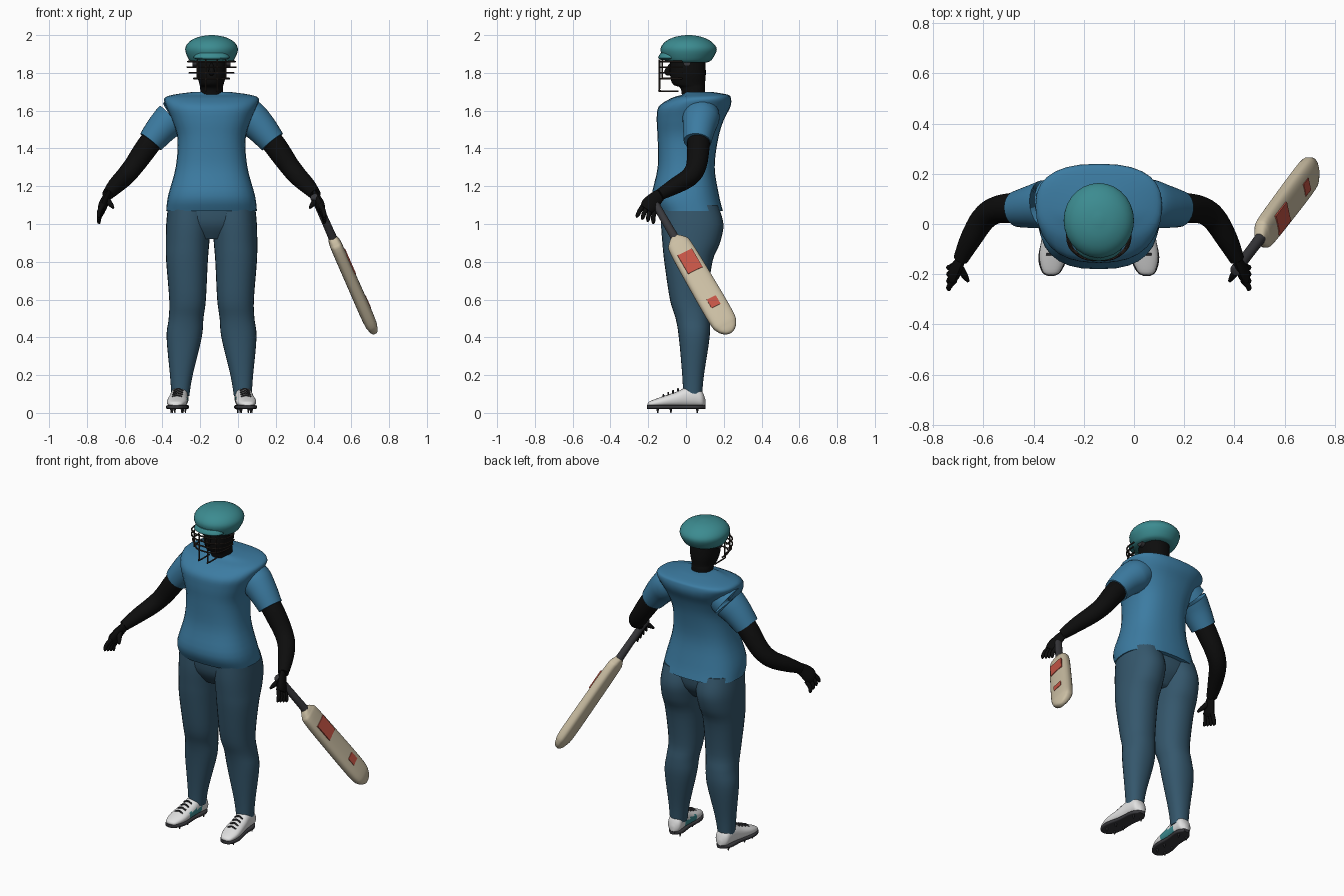
import bpy, bmesh, math
from mathutils import Vector as V

if "Cube" in bpy.data.objects:
    bpy.data.objects.remove(bpy.data.objects["Cube"])

MID = -0.14  # x of the body's centre plane


def material(name, r, g, b):
    m = bpy.data.materials.new(name)
    m.diffuse_color = (r, g, b, 1)
    m.use_nodes = True
    node = next(n for n in m.node_tree.nodes if n.type == 'BSDF_PRINCIPLED')
    node.inputs["Base Color"].default_value = (r, g, b, 1)
    node.inputs["Roughness"].default_value = 0.7
    return m


SHIRT = material("shirt blue", 0.045, 0.2, 0.36)
PANTS = material("trouser blue", 0.035, 0.095, 0.15)
TEAL = material("helmet teal", 0.045, 0.26, 0.28)
SKIN = material("black skin", 0.004, 0.004, 0.004)
WOOD = material("pale wood", 0.6, 0.52, 0.37)
RED = material("sticker red", 0.55, 0.09, 0.06)
GREY = material("dark grey", 0.04, 0.04, 0.045)
WHITE = material("shoe white", 0.75, 0.75, 0.75)
METAL = material("dark metal", 0.03, 0.022, 0.018)


def spline(rows, n=4):
    """Smooth in-between rows through the given ones."""
    out = []
    for i in range(len(rows) - 1):
        p, q = rows[i], rows[i + 1]
        o = rows[max(i - 1, 0)]
        r = rows[min(i + 2, len(rows) - 1)]
        for k in range(n):
            t = k / n
            out.append([b + t * (c - a) / 2 + t * t * (a - 2.5 * b + 2 * c - d / 2)
                        + t ** 3 * (1.5 * (b - c) + (d - a) / 2)
                        for a, b, c, d in zip(o, p, q, r)])
    return out + [list(rows[-1])]


def loft(name, rings, mats, power=2.0, sides=28):
    """Skin a list of (centre, half axis a, half axis b) rounded sections."""
    bm = bmesh.new()
    loops = []
    for c, a, b in rings:
        loop = []
        for i in range(sides):
            t = 2 * math.pi * i / sides
            ca, sa = math.cos(t), math.sin(t)
            x = math.copysign(abs(ca) ** (2 / power), ca)
            y = math.copysign(abs(sa) ** (2 / power), sa)
            loop.append(bm.verts.new(c + a * x + b * y))
        loops.append(loop)
    for p, q in zip(loops, loops[1:]):
        for i in range(sides):
            j = (i + 1) % sides
            bm.faces.new((p[i], p[j], q[j], q[i]))
    bm.faces.new(loops[0])
    bm.faces.new(loops[-1])
    bmesh.ops.recalc_face_normals(bm, faces=bm.faces[:])
    me = bpy.data.meshes.new(name)
    bm.to_mesh(me)
    bm.free()
    for m in mats if isinstance(mats, list) else [mats]:
        me.materials.append(m)
    for f in me.polygons:
        f.use_smooth = True
    me.set_sharp_from_angle(angle=math.radians(50))
    ob = bpy.data.objects.new(name, me)
    bpy.context.collection.objects.link(ob)
    return ob


def upright(name, rows, mat, power=2.0):
    """Rows: z, centre x, half width, front y, back y."""
    rings = [(V((x, (f + b) / 2, z)), V((h, 0, 0)), V((0, (b - f) / 2, 0)))
             for z, x, h, f, b in spline(rows)]
    return loft(name, rings, mat, power)


def tube(name, rows, mat, flat=1.0, sides=12, n=4):
    """Rows: x, y, z, radius."""
    rows = spline(rows, n)
    pts = [V(r[:3]) for r in rows]
    rings = []
    for i, r in enumerate(rows):
        t = (pts[min(i + 1, len(pts) - 1)] - pts[max(i - 1, 0)]).normalized()
        ref = V((1, 0, 0)) if abs(t.x) < 0.8 else V((0, 0, 1))
        a = t.cross(ref).normalized()
        rings.append((pts[i], a * r[3], t.cross(a) * r[3] * flat))
    return loft(name, rings, mat, 2.0, sides)


def centred(rows):
    return [(z, MID, h, f, b) for z, h, f, b in rows]


# Shirt body and hips
upright("shirt", centred([
    (1.07, .24, -.15, .195), (1.15, .23, -.18, .175), (1.3, .19, -.15, .152),
    (1.45, .18, -.15, .17), (1.55, .21, -.155, .2), (1.62, .24, -.145, .235),
    (1.665, .25, -.08, .238), (1.685, .2, -.02, .22), (1.7, .09, 0, .13)]), SHIRT, 2.5)
upright("hips", centred([
    (1.1, .23, -.13, .17), (1, .215, -.12, .16), (.92, .1, -.07, .1)]), PANTS, 2.3)

# Head and neck
upright("head", centred([
    (1.66, .06, -.02, .1), (1.72, .06, -.03, .1), (1.74, .064, -.07, .1),
    (1.8, .078, -.085, .105), (1.9, .08, -.08, .1)]), SKIN, 2.2)
tube("nose", [(MID, -.075, 1.85, .008), (MID, -.1, 1.805, .016), (MID, -.08, 1.795, .008)], SKIN)

# Helmet shell, peak and face guard
upright("helmet_shell", centred([
    (1.855, .1, -.09, .11), (1.87, .12, -.115, .137), (1.925, .14, -.135, .163),
    (1.965, .118, -.11, .135), (1.99, .07, -.06, .085), (2, .012, 0, .03)]), TEAL)
upright("helmet_peak", centred([
    (1.868, .06, -.13, -.03), (1.88, .095, -.147, -.02), (1.905, .08, -.135, -.02)]), TEAL)
for i, (z, h) in enumerate([(1.86, .125), (1.83, .128), (1.8, .118), (1.77, .095)]):
    tube(f"guard_bar_{i}", [(MID + s * h * w, y, z, .0045) for s, w, y in
         [(-1, 1, -.02), (-1, .92, -.09), (-1, .5, -.135), (0, 0, -.142),
          (1, .5, -.135), (1, .92, -.09), (1, 1, -.02)]], METAL, sides=6)
for s in (-1, 1):
    tube("guard_post", [(MID + s * .03, y, z, .0045) for y, z in
         [(-.14, 1.87), (-.14, 1.72), (-.138, 1.704), (-.04, 1.702)]], METAL, sides=6)
    tube("guard_side_post", [(MID + s * .075, -.125, z, .0045)
         for z in (1.87, 1.77)], METAL, sides=6)

for s, side in ((1, "left"), (-1, "right")):
    def at(rows):
        return [(MID + s * r[0], *r[1:]) for r in rows]

    def part(text):
        return f"{side}_{text}"

    # Ear pad
    tube(part("ear_pad"), at([(.075, .005, 1.855, .02), (.1, .005, 1.855, .02)]), GREY)

    # Sleeve and arm
    tube(part("sleeve"), at([(.14, .085, 1.6, .085), (.2, .08, 1.565, .098),
                             (.26, .07, 1.51, .087), (.322, .06, 1.435, .073)]), SHIRT, .97, 24)
    tube(part("arm"), at([(.27, .07, 1.5, .058), (.34, .065, 1.41, .06), (.41, .055, 1.31, .054),
                          (.46, .02, 1.25, .05), (.51, -.06, 1.2, .043),
                          (.55, -.14, 1.155, .03)]), SKIN, 1, 20)

    # Hand
    tube(part("palm"), at([(.54, -.125, 1.165, .028), (.56, -.165, 1.13, .04),
                           (.577, -.195, 1.095, .046), (.585, -.21, 1.075, .035)]), SKIN, .5)
    for k in range(4):
        tube(part(f"finger_{k}"), at([
            (.575, -.225 + .02 * k, 1.1 - .01 * k, .013),
            (.593, -.245 + .024 * k, 1.07 - .011 * k, .012),
            (.597, -.257 + .028 * k, 1.045 - .011 * k, .01),
            (.592, -.262 + .029 * k, 1.035 - .011 * k, .004)]), SKIN, sides=8)
    tube(part("thumb"), at([(.56, -.165, 1.135, .018), (.535, -.205, 1.105, .014),
                            (.52, -.228, 1.085, .006)]), SKIN, sides=8)

    # Trouser leg
    upright(part("leg"), [(z, MID + s * u, h, f, b) for z, u, h, f, b in [
        (1.1, .12, .11, -.13, .17), (1, .122, .118, -.132, .198), (.9, .127, .115, -.125, .18),
        (.8, .13, .11, -.115, .14), (.6, .127, .097, -.085, .115), (.5, .135, .092, -.055, .125),
        (.4, .145, .093, -.038, .125), (.2, .16, .06, -.02, .095), (.09, .165, .047, -.015, .085)]],
        PANTS, 2.2)

    # Shoe upper with a coloured patch on the inner side
    def shoe(name, rows, mats, power):
        return loft(part(name), [
            (V((MID + s * (.172 - .09 * y), y, (lo + hi) / 2)), V((h, 0, 0)),
             V((0, 0, (hi - lo) / 2))) for y, h, lo, hi in spline(rows)], mats, power, 24)

    upper = shoe("shoe", [
        (-.203, .01, .035, .05), (-.19, .034, .03, .062), (-.13, .053, .03, .085),
        (-.05, .05, .03, .112), (0, .046, .03, .135), (.05, .045, .03, .14),
        (.085, .04, .03, .115), (.103, .012, .035, .07)], [WHITE, TEAL], 2.3)
    for f in upper.data.polygons:
        if f.normal.x * s < -.5 and f.center.z < .085 and -.1 < f.center.y < .03:
            f.material_index = 1
    shoe("sole", [(-.207, .012, .022, .042), (-.19, .038, .02, .042), (-.13, .057, .02, .042),
                  (-.03, .046, .02, .042), (.06, .047, .02, .042), (.104, .016, .022, .042)],
         GREY, 5)
    for k in range(4):
        y = -.12 + .026 * k
        z = .092 + .011 * k
        u = .172 - .09 * y
        tube(part(f"lace_{k}"), at([(u - .026, y, z - .008, .005), (u, y, z + .003, .005),
                                    (u + .026, y, z - .008, .005)]), GREY, sides=6)
    for y in (-.15, -.08, .06):
        for w in (-.028, .028):
            u = .172 - .09 * y + w
            tube(part("spike"), at([(u, y, .025, .008), (u, y, 0, .003)]), GREY, sides=6, n=1)

# Bat: along its length, across the blade, and out of its face
ALONG = V((.355, .468, -.806)).normalized()
FACE = V((.913, 0, .402)).normalized()
ACROSS = FACE.cross(ALONG)
NECK = V((.5, -.06, .93))


def bat_part(name, rows, mat, power, sides=28):
    """Rows: distance along, half width, half thickness, offset out of the face."""
    return loft(name, [(NECK + ALONG * t + FACE * o, ACROSS * w, FACE * h)
                       for t, w, h, o in rows], mat, power, sides)


bat_part("bat_blade", spline([
    (0, .022, .02, 0), (.025, .048, .028, 0), (.07, .064, .033, 0), (.3, .07, .034, 0),
    (.53, .07, .034, 0), (.59, .055, .026, 0), (.618, .03, .016, 0), (.627, .008, .006, 0)]),
    WOOD, 2.8)
bat_part("bat_handle", spline([
    (-.275, .012, .012, 0), (-.265, .024, .024, 0), (-.2, .021, .021, 0),
    (-.03, .022, .022, 0), (.03, .026, .024, 0)]), GREY, 2, 16)
for i, (t, length, w) in enumerate([(.174, .12, .043), (.44, .055, .027)]):
    bat_part(f"bat_sticker_{i}", [(t - length / 2, w, .004, .033),
                                  (t + length / 2, w, .004, .033)], RED, 30, 28)
